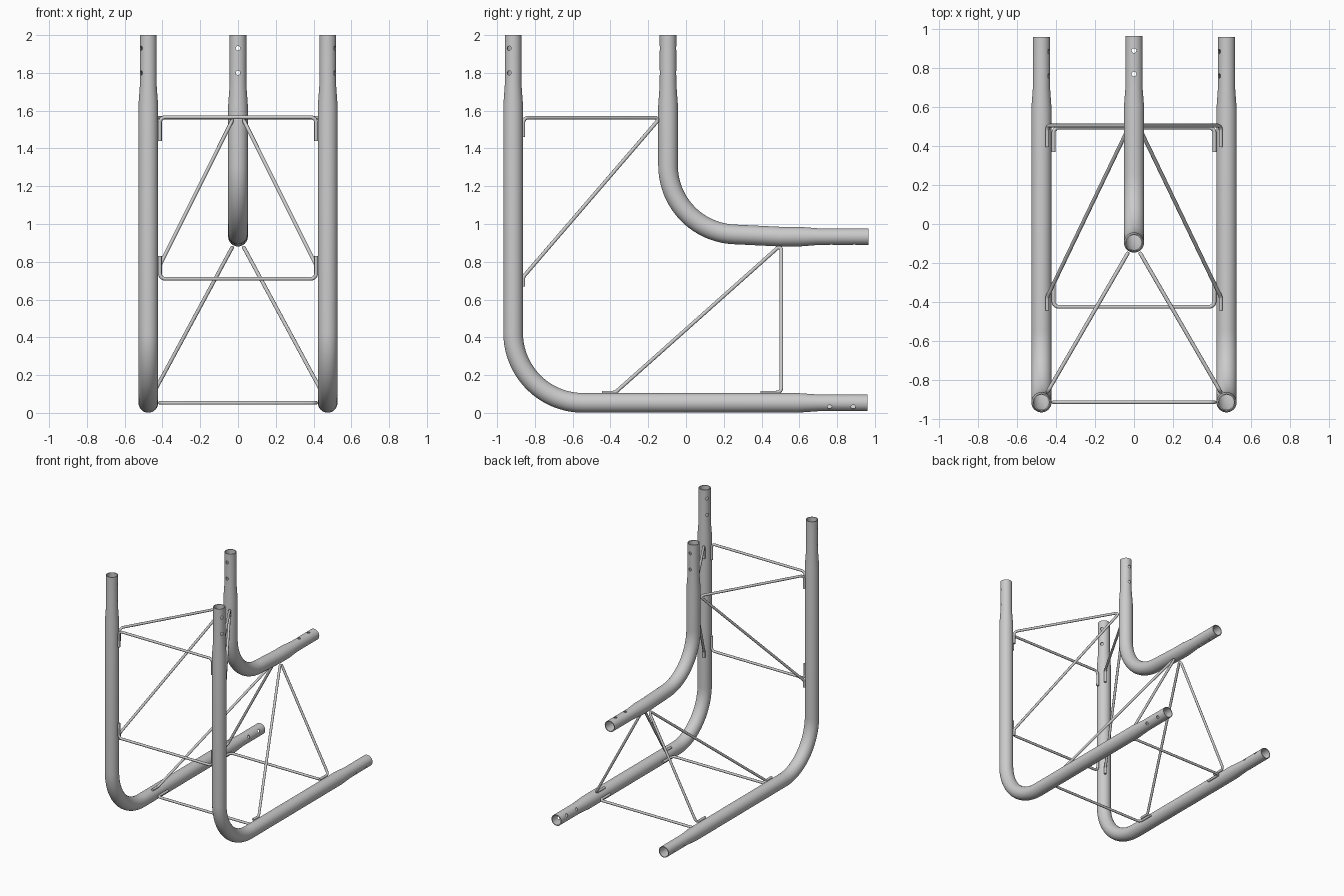
import bpy, bmesh, math
from mathutils import Vector

if "Cube" in bpy.data.objects:
    bpy.data.objects.remove(bpy.data.objects["Cube"])

R, RE, WALL, ROD = 0.052, 0.044, 0.006, 0.0098
X, YB, ZB = 0.475, -0.915, 0.053      # side pipe axes
YC, ZC = -0.095, 0.933                # centre pipe axes


def rounded(path, seg):
    """path of (point, pipe radius, fillet radius) -> dense list of (point, radius)"""
    out = []
    for i, (p, r, f) in enumerate(path):
        p = Vector(p)
        if not f:
            out.append((p, r))
            continue
        a = (Vector(path[i - 1][0]) - p).normalized()
        b = (Vector(path[i + 1][0]) - p).normalized()
        half = a.angle(b) / 2
        c = p + (a + b).normalized() * f / math.sin(half)
        d = f / math.tan(half)
        va, vb = p + a * d - c, p + b * d - c
        for k in range(seg + 1):
            out.append((c + va.slerp(vb, k / seg).normalized() * f, r))
    return out


def sweep(name, path, normal, sides, seg, wall=0):
    pts = rounded(path, seg)
    n = Vector(normal).normalized()
    bm = bmesh.new()

    def skin(inset):
        rings = []
        for i, (p, r) in enumerate(pts):
            t0 = (p - pts[i - 1][0]).normalized() if i else Vector()
            t1 = (pts[i + 1][0] - p).normalized() if i < len(pts) - 1 else Vector()
            b = (t0 + t1).normalized().cross(n)
            rings.append([bm.verts.new(p + (r - inset) * (n * math.cos(a) + b * math.sin(a)))
                          for a in (2 * math.pi * k / sides for k in range(sides))])
        for A, B in zip(rings, rings[1:]):
            bridge(A, B)
        return rings

    def bridge(A, B):
        for k in range(sides):
            j = (k + 1) % sides
            bm.faces.new((A[k], A[j], B[j], B[k]))

    outer = skin(0)
    if wall:
        inner = skin(wall)
        for e in (0, -1):
            bridge(outer[e], inner[e])
    else:
        for e in (0, -1):
            bm.faces.new(outer[e])
    bmesh.ops.recalc_face_normals(bm, faces=bm.faces)
    return to_object(name, bm)


def to_object(name, bm):
    me = bpy.data.meshes.new(name)
    bm.to_mesh(me)
    bm.free()
    ob = bpy.data.objects.new(name, me)
    bpy.context.collection.objects.link(ob)
    return ob


def activate(ob):
    bpy.ops.object.select_all(action='DESELECT')
    ob.select_set(True)
    bpy.context.view_layer.objects.active = ob


def smooth(ob):
    activate(ob)
    bpy.ops.object.shade_smooth_by_angle(angle=math.radians(35))


def drill(ob, holes):
    """cut bolt holes (centre, direction) through both pipe walls"""
    bm = bmesh.new()
    for c, d in holes:
        m = Vector(d).to_track_quat('Z', 'Y').to_matrix().to_4x4()
        m.translation = Vector(c)
        bmesh.ops.create_cone(bm, cap_ends=True, segments=16, radius1=0.012,
                              radius2=0.012, depth=0.2, matrix=m)
    cutter = to_object("hole_cutter", bm)
    cutter.hide_render = True
    mod = ob.modifiers.new("holes", 'BOOLEAN')
    mod.operation, mod.solver, mod.object = 'DIFFERENCE', 'EXACT', cutter
    activate(ob)
    bpy.ops.object.modifier_apply(modifier=mod.name)
    bpy.data.objects.remove(cutter)


# two side pipes, L shaped, with reduced drilled ends
for side, s in (("left", -1), ("right", 1)):
    x = s * X
    pipe = sweep(side + "_pipe",
                 [((x, YB, 2), RE, 0), ((x, YB, 1.74), RE, 0), ((x, YB, 1.63), R, 0),
                  ((x, YB, ZB), R, 0.37),
                  ((x, 0.59, ZB), R, 0), ((x, 0.70, ZB), RE, 0), ((x, 0.96, ZB), RE, 0)],
                 (1, 0, 0), 32, 20, WALL)
    drill(pipe, [((x, YB, z), (s * 0.866, -0.5, 0)) for z in (1.93, 1.80)]
          + [((x, y, ZB), (s * 0.866, 0, -0.5)) for y in (0.76, 0.885)])
    smooth(pipe)

# centre pipe
pipe = sweep("centre_pipe",
             [((0, YC, 2), RE, 0), ((0, YC, 1.74), RE, 0), ((0, YC, 1.63), R, 0),
              ((0, YC, 0.962), R, 0.365), ((0, 0.5, ZC), R, 0),
              ((0, 0.60, ZC), R, 0), ((0, 0.70, ZC), RE, 0), ((0, 0.965, ZC), RE, 0)],
             (1, 0, 0), 32, 20, WALL)
drill(pipe, [((0, YC, z), (0, 1, 0)) for z in (1.93, 1.80)]
      + [((0, y, ZC), (0, 0, 1)) for y in (0.77, 0.89)])
smooth(pipe)


def rod(name, pts, fillets, normal):
    smooth(sweep(name, [(p, ROD, f) for p, f in zip(pts, fillets)], normal, 12, 6))


# straight cross bars joining the side pipes, ends bent along the pipes
xb = X - R - ROD
F = 0.028
for name, z0, z1 in (("upper_cross_bar", 1.44, 1.565), ("middle_cross_bar", 0.83, 0.71)):
    rod(name, [(-xb, YB, z0), (-xb, YB, z1), (xb, YB, z1), (xb, YB, z0)], (0, F, F, 0), (0, 1, 0))
for name, y0, y1 in (("far_floor_bar", 0.37, 0.495), ("near_floor_bar", -0.30, -0.425)):
    rod(name, [(-xb, y0, ZB), (-xb, y1, ZB), (xb, y1, ZB), (xb, y0, ZB)], (0, F, F, 0), (0, 0, 1))

# bent diagonal braces from each side pipe to the centre pipe
for side, s in (("left", -1), ("right", 1)):
    for kind in ("upright", "floor"):
        if kind == "upright":
            a, b, along = Vector((s * X, YB, 0)), Vector((0, YC, 0)), Vector((0, 0, 1))
            h0, h1, h2, h3 = 1.46, 1.563, 0.72, 0.67
        else:
            a, b, along = Vector((s * X, 0, ZB)), Vector((0, 0, ZC)), Vector((0, 1, 0))
            h0, h1, h2, h3 = 0.395, 0.505, -0.375, -0.445
        d = (b - a).normalized()
        near = a + d * (R + ROD)
        tip = b - d * (R - 0.005)
        rod(f"{side}_{kind}_brace",
            [near + along * h0, near + along * h1, tip + along * h1,
             near + along * h2, near + along * h3], (0, F, 0.013, F, 0), d.cross(along))
